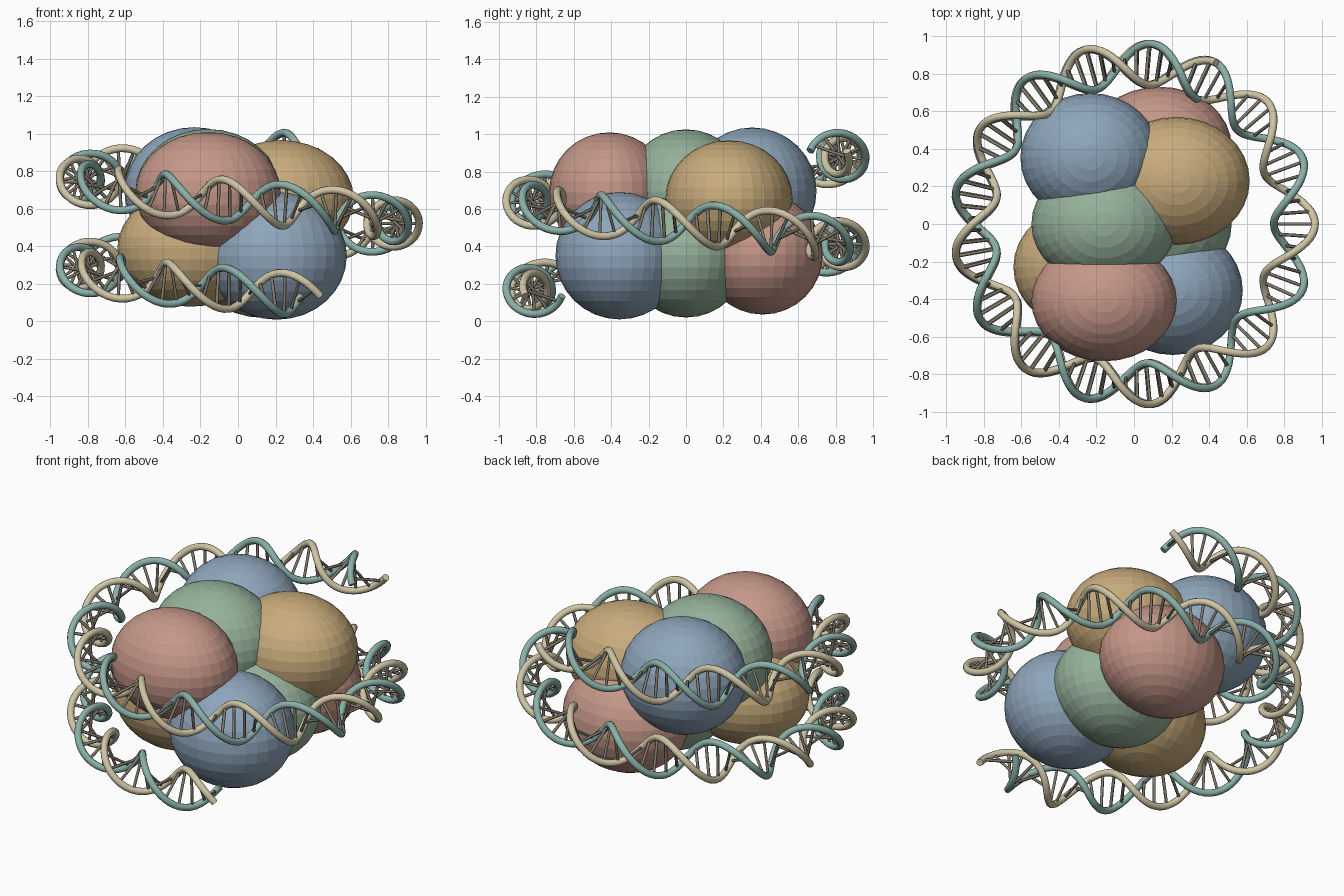
import bpy
from math import sin, cos, pi, radians
from mathutils import Vector

cube = bpy.data.objects.get("Cube")
if cube:
    bpy.data.objects.remove(cube, do_unlink=True)


def material(name, color):
    mat = bpy.data.materials.new(name)
    mat.use_nodes = True
    mat.diffuse_color = (*color, 1)
    bsdf = mat.node_tree.nodes["Principled BSDF"]
    bsdf.inputs["Base Color"].default_value = (*color, 1)
    bsdf.inputs["Roughness"].default_value = 0.6
    return mat


PINK = material("dusty pink", (0.56, 0.31, 0.25))
BLUE = material("slate blue", (0.27, 0.38, 0.50))
GREEN = material("sage green", (0.30, 0.44, 0.32))
YELLOW = material("ochre", (0.58, 0.41, 0.20))
TEAL = material("pale teal", (0.26, 0.44, 0.40))
TAN = material("sand", (0.63, 0.56, 0.38))
GREY = material("warm grey", (0.22, 0.195, 0.15))

# Core: four lobes, each repeated by inversion through the centre
CORE = Vector((-0.013, 0, 0.5225))
LOBES = [
    ("pink", PINK, (-0.147, -0.41, 0.165), (0.387, 0.322, 0.322)),
    ("green", GREEN, (-0.147, 0, 0.17), (0.387, 0.33, 0.333)),
    ("blue", BLUE, (-0.22, 0.355, 0.173), (0.373, 0.343, 0.34)),
    ("ochre", YELLOW, (0.24, 0.23, 0.132), (0.39, 0.34, 0.312)),
]
for name, mat, offset, radii in LOBES:
    for side, sign in (("upper", 1), ("lower", -1)):
        bpy.ops.mesh.primitive_uv_sphere_add(
            segments=32, ring_count=16, radius=1,
            location=CORE + sign * Vector(offset))
        lobe = bpy.context.object
        lobe.name = f"{side}_{name}_lobe"
        lobe.scale = radii
        lobe.data.materials.append(mat)

# Double helix wound round the core
WRAPS, TWISTS, PITCH = 1.65, 14, 0.47
WRAP_RADIUS, STRAND_RADIUS = 0.855, 0.11


def strand_point(t, sign):
    """Point on a strand, t running from 0 at the top end to 1 at the bottom."""
    turn = WRAPS * (t - 0.5)
    angle, phase = 2 * pi * turn, 2 * pi * TWISTS * (t - 0.5)
    r = WRAP_RADIUS + sign * STRAND_RADIUS * cos(phase)
    z = CORE.z - PITCH * turn - sign * STRAND_RADIUS * sin(phase)
    return Vector((r * cos(angle), r * sin(angle), z))


def tubes(name, paths, thickness, mat, resolution):
    curve = bpy.data.curves.new(name, "CURVE")
    curve.dimensions = "3D"
    curve.bevel_depth = thickness
    curve.bevel_resolution = resolution
    curve.use_fill_caps = True
    for path in paths:
        spline = curve.splines.new("POLY")
        spline.points.add(len(path) - 1)
        for point, co in zip(spline.points, path):
            point.co = (*co, 1)
    curve.materials.append(mat)
    obj = bpy.data.objects.new(name, curve)
    bpy.context.collection.objects.link(obj)
    return obj


STEPS = TWISTS * 28
for name, sign, mat in (("sand_strand", 1, TAN), ("teal_strand", -1, TEAL)):
    path = [strand_point(i / STEPS, sign) for i in range(STEPS + 1)]
    tubes(name, [path], 0.021, mat, 3)

# Rungs joining the two strands
RUNGS = 147
rungs = [[strand_point((i + 0.5) / RUNGS, s) for s in (1, -1)] for i in range(RUNGS)]
tubes("rungs", rungs, 0.009, GREY, 1)
